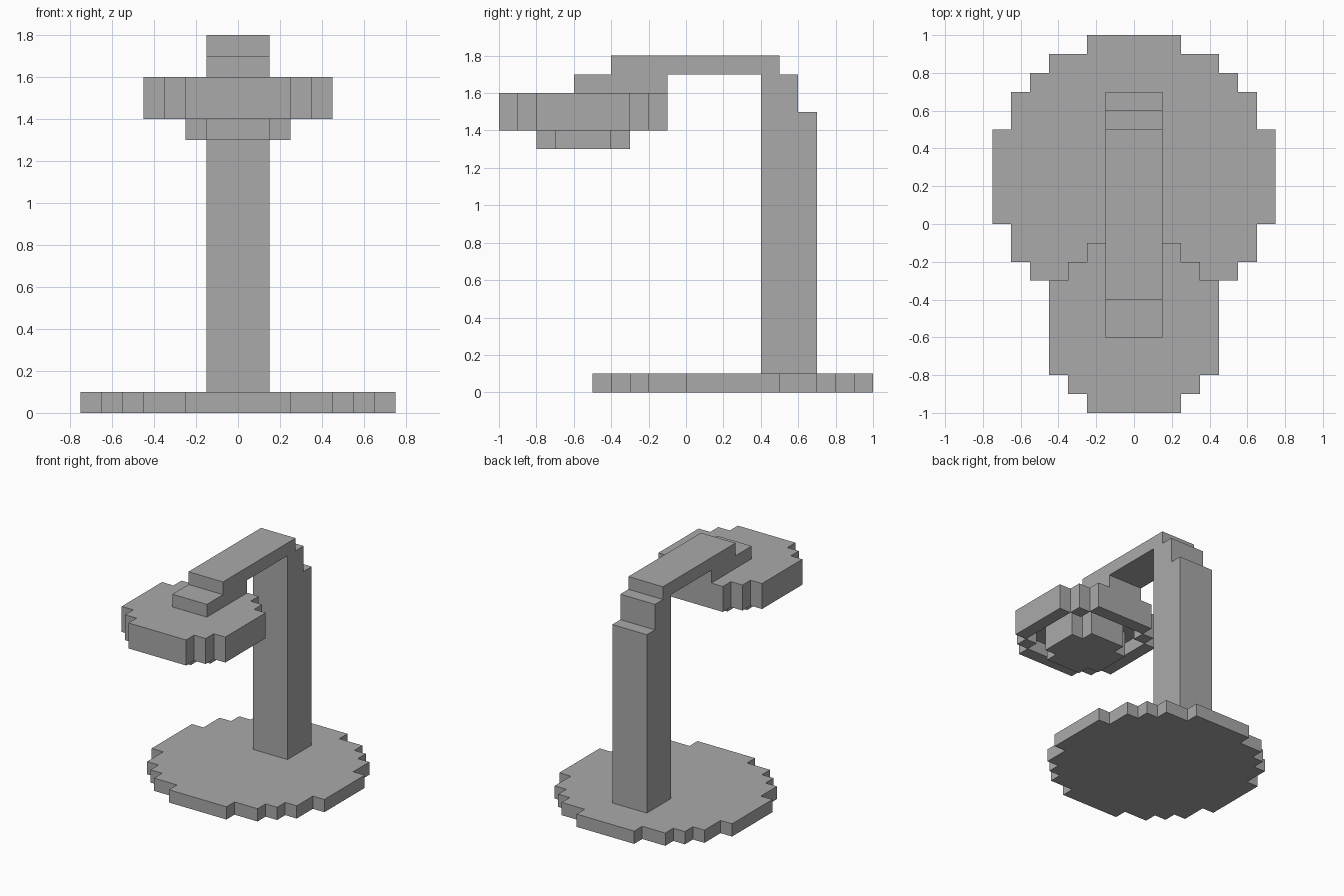
import bpy
import bmesh
from mathutils import Vector

default_cube = bpy.data.objects.get("Cube")
if default_cube:
    bpy.data.objects.remove(default_cube, do_unlink=True)

grey = bpy.data.materials.new("plain_grey")
grey.use_nodes = True
colour = (0.4, 0.4, 0.4, 1)
grey.diffuse_color = colour
grey.node_tree.nodes["Principled BSDF"].inputs["Base Color"].default_value = colour


def add_prism(bm, outline, direction):
    """Extrude a closed 3D outline along a direction."""
    face = bm.faces.new([bm.verts.new(p) for p in outline])
    moved = bmesh.ops.extrude_face_region(bm, geom=[face], use_keep_orig=True)["geom"]
    verts = [g for g in moved if isinstance(g, bmesh.types.BMVert)]
    bmesh.ops.translate(bm, vec=Vector(direction), verts=verts)


def finish(bm, name):
    bmesh.ops.recalc_face_normals(bm, faces=bm.faces[:])
    mesh = bpy.data.meshes.new(name)
    bm.to_mesh(mesh)
    bm.free()
    mesh.materials.append(grey)
    obj = bpy.data.objects.new(name, mesh)
    bpy.context.collection.objects.link(obj)
    return obj


def stepped_outline(steps, centre_y, z):
    """Blocky disc from (half width, half depth) steps, widest first."""
    quarter = []
    for i, (w, d) in enumerate(steps):
        if i:
            quarter.append((w, steps[i - 1][1]))
        quarter.append((w, d))
    half = quarter + [(-x, y) for x, y in reversed(quarter)]
    full = half + [(-x, -y) for x, y in half]
    return [(x, centre_y + y, z) for x, y in full]


def stepped_disc(name, steps, centre_y, z0, z1):
    bm = bmesh.new()
    add_prism(bm, stepped_outline(steps, centre_y, z0), (0, 0, z1 - z0))
    return finish(bm, name)


# Round stepped foot
stepped_disc("base", [(0.75, 0.25), (0.65, 0.45), (0.55, 0.55), (0.45, 0.65), (0.25, 0.75)],
             0.25, 0, 0.1)

# Post and overhanging arm as one side profile
side = [(0.7, 0.1), (0.7, 1.5), (0.6, 1.5), (0.6, 1.7), (0.5, 1.7), (0.5, 1.8),
        (-0.4, 1.8), (-0.4, 1.7), (-0.6, 1.7), (-0.6, 1.6), (-0.1, 1.6),
        (-0.1, 1.7), (0.4, 1.7), (0.4, 0.1)]
bm = bmesh.new()
add_prism(bm, [(-0.15, y, z) for y, z in side], (0.3, 0, 0))
finish(bm, "post_and_arm")

# Lamp head: solid roof, thin hanging rim, bulb inside
HEAD_Y = -0.55
stepped_disc("shade_roof", [(0.45, 0.25), (0.35, 0.35), (0.25, 0.45)], HEAD_Y, 1.5, 1.6)

bm = bmesh.new()


def rim_block(x0, x1, y0, y1):
    corners = [(x0, y0), (x1, y0), (x1, y1), (x0, y1)]
    add_prism(bm, [(x, HEAD_Y + y, 1.4) for x, y in corners], (0, 0, 0.1))


for s in (-1, 1):
    rim_block(-0.25, 0.25, s * 0.35, s * 0.45)
    rim_block(s * 0.35, s * 0.45, -0.25, 0.25)
    for t in (-1, 1):
        rim_block(s * 0.25, s * 0.35, t * 0.25, t * 0.35)
finish(bm, "shade_rim")

stepped_disc("bulb", [(0.25, 0.15), (0.15, 0.25)], HEAD_Y, 1.3, 1.5)
